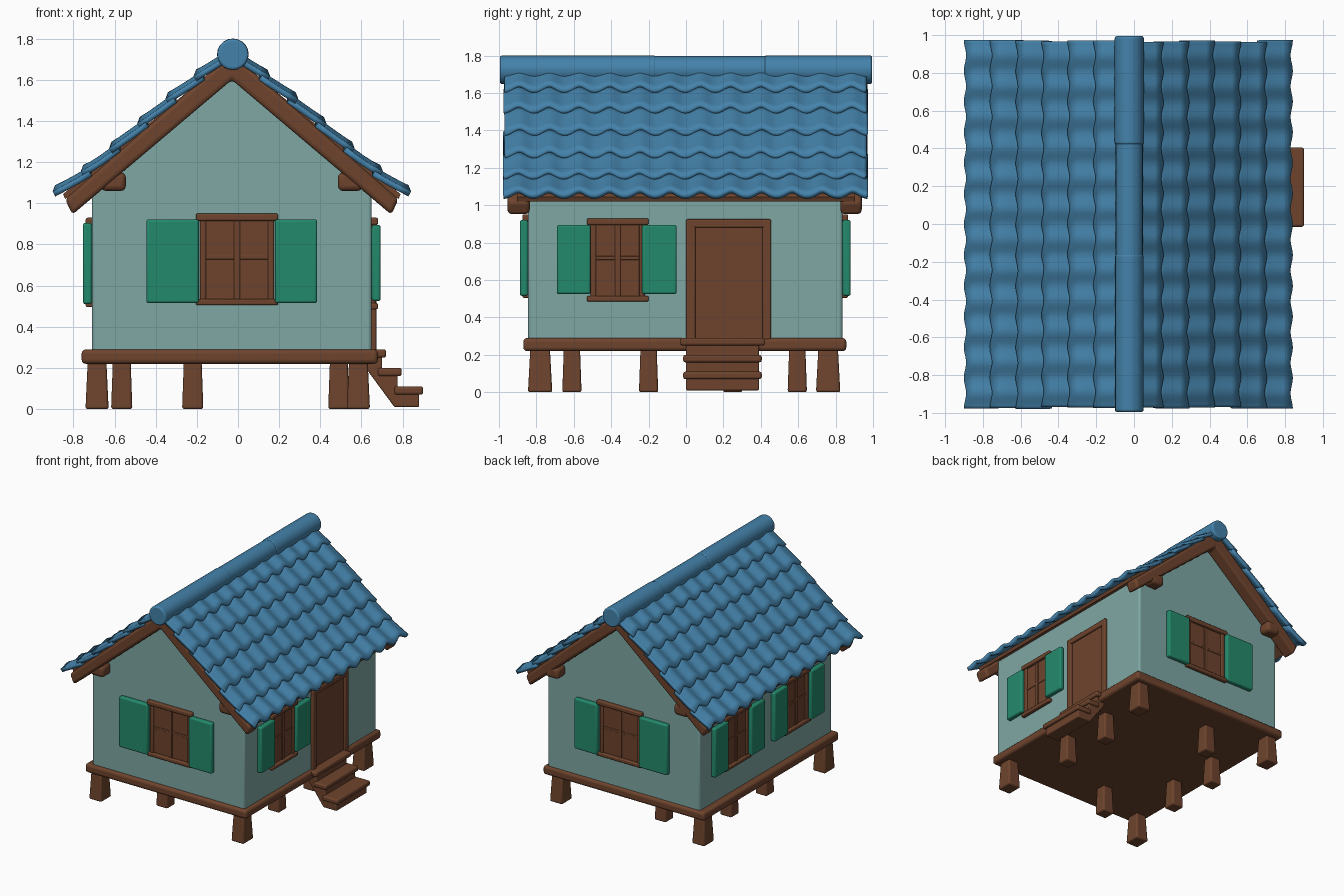
import bpy, bmesh, math, random

if "Cube" in bpy.data.objects:
    bpy.data.objects.remove(bpy.data.objects["Cube"])
random.seed(4)

CX = -0.03                                   # ridge line in x
WX0, WX1, WY0, WY1 = -0.71, 0.65, -0.845, 0.837   # wall faces


def material(name, r, g, b):
    m = bpy.data.materials.new(name)
    m.diffuse_color = [(c / 255 / 12.92 if c < 11 else ((c / 255 + 0.055) / 1.055) ** 2.4)
                       for c in (r, g, b)] + [1]
    m.use_nodes = True
    m.node_tree.nodes["Principled BSDF"].inputs["Base Color"].default_value = m.diffuse_color
    return m


BLUE = material("roof blue", 68, 130, 170)
WALL = material("wall pale teal", 126, 167, 164)
BROWN = material("wood brown", 110, 68, 45)
GREEN = material("shutter green", 36, 138, 108)


def finish(name, bm, mat, bevel=0.0, solid=0.0, angle=40):
    me = bpy.data.meshes.new(name)
    bm.to_mesh(me)
    bm.free()
    ob = bpy.data.objects.new(name, me)
    bpy.context.collection.objects.link(ob)
    me.materials.append(mat)
    if solid:
        m = ob.modifiers.new("thickness", 'SOLIDIFY')
        m.thickness, m.offset = solid, -1
    if bevel:
        m = ob.modifiers.new("round", 'BEVEL')
        m.width, m.segments, m.limit_method = bevel, 3, 'ANGLE'
    bpy.ops.object.select_all(action='DESELECT')
    bpy.context.view_layer.objects.active = ob
    ob.select_set(True)
    bpy.ops.object.shade_smooth_by_angle(angle=math.radians(angle))
    return ob


def box(name, lo, hi, mat, bevel=0.01, flare=1.0):
    bm = bmesh.new()
    bmesh.ops.create_cube(bm, size=1)
    for v in bm.verts:
        f = flare if v.co.z < 0 else 1
        for i in range(3):
            k = f if i < 2 else 1
            v.co[i] = (lo[i] + hi[i]) / 2 + v.co[i] * k * (hi[i] - lo[i])
    return finish(name, bm, mat, bevel)


def extrude_y(name, pts, y0, y1, mat, bevel=0.01):
    """Closed x-z outline extruded along y."""
    bm = bmesh.new()
    face = bm.faces.new([bm.verts.new((x, y0, z)) for x, z in pts])
    new = bmesh.ops.extrude_face_region(bm, geom=[face])['geom']
    bmesh.ops.translate(bm, vec=(0, y1 - y0, 0),
                        verts=[g for g in new if isinstance(g, bmesh.types.BMVert)])
    bmesh.ops.recalc_face_normals(bm, faces=bm.faces)
    return finish(name, bm, mat, bevel)


def on_wall(name, side, a0, a1, z0, z1, d0, d1, mat, bevel=0.008):
    """Box on a wall: a runs along the wall, d points out of it."""
    base, sgn = {'front': (WY0, -1), 'back': (WY1, 1), 'right': (WX1, 1), 'left': (WX0, -1)}[side]
    d = sorted((base + sgn * d0, base + sgn * d1))
    if side in ('front', 'back'):
        return box(name, (a0, d[0], z0), (a1, d[1], z1), mat, bevel)
    return box(name, (d[0], a0, z0), (d[1], a1, z1), mat, bevel)


# walls with gables
extrude_y("walls", [(WX0, 0.27), (WX1, 0.27), (WX1, 1.12), (CX, 1.67), (WX0, 1.12)],
          WY0, WY1, WALL, 0.015)

# platform and legs
box("platform", (-0.76, -0.87, 0.22), (0.68, 0.857, 0.29), BROWN, 0.02)
for x in (-0.685, 0.585):
    for y in (-0.78, 0.76):
        box("corner_leg", (x - 0.045, y - 0.052, 0), (x + 0.045, y + 0.052, 0.24), BROWN, 0.012, 1.25)
for x, y in ((0.49, -0.2), (0.49, 0.25), (-0.565, -0.2), (-0.565, 0.25), (-0.22, -0.61), (-0.22, 0.595)):
    box("inner_leg", (x - 0.043, y - 0.043, 0), (x + 0.043, y + 0.043, 0.24), BROWN, 0.012, 1.2)

# entry steps
extrude_y("step_body", [(0.62, 0.27), (0.62, 0.2), (0.76, 0.01), (0.88, 0.01), (0.88, 0.08),
                        (0.775, 0.08), (0.775, 0.17), (0.7, 0.17), (0.7, 0.27)], 0.0, 0.39, BROWN, 0.008)
for x0, x1, z, w in ((0.64, 0.72, 0.29, 0.02), (0.68, 0.795, 0.2, 0.005), (0.76, 0.9, 0.11, 0.005)):
    box("step_tread", (x0, -0.01 - w, z - 0.04), (x1, 0.4 + w, z), BROWN, 0.012)

# door with frame
on_wall("door_panel", 'right', 0.03, 0.43, 0.28, 0.9, -0.02, 0.006, BROWN, 0.003)
on_wall("door_frame_side", 'right', 0.0, 0.05, 0.28, 0.925, -0.02, 0.022, BROWN)
on_wall("door_frame_side", 'right', 0.41, 0.455, 0.28, 0.925, -0.02, 0.022, BROWN)
on_wall("door_frame_top", 'right', 0.0, 0.455, 0.88, 0.925, -0.02, 0.022, BROWN)


# windows with sills and shutters
def window(side, a0, a1, z0, z1, left, right, sz0, sz1):
    m, h = (a0 + a1) / 2, z1 - z0
    on_wall("window_pane", side, a0, a1, z0, z1, -0.02, 0.006, BROWN, 0.003)
    for a in (a0, a1 - 0.03):
        on_wall("window_frame", side, a, a + 0.03, z0, z1, -0.02, 0.018, BROWN)
    on_wall("window_mullion", side, m - 0.015, m + 0.015, z0, z1, -0.02, 0.013, BROWN, 0.005)
    on_wall("window_crossbar", side, a0, a1, z0 + h * 0.5, z0 + h * 0.5 + 0.02, -0.02, 0.01, BROWN, 0.003)
    on_wall("window_lintel", side, a0 - 0.02, a1 + 0.02, z1 - 0.015, z1 + 0.02, -0.02, 0.03, BROWN)
    on_wall("window_sill", side, a0 - 0.02, a1 + 0.02, z0 - 0.02, z0 + 0.01, -0.02, 0.03, BROWN)
    for p in (left, right):
        on_wall("shutter", side, p[0], p[1], sz0, sz1, 0.0, 0.043, GREEN, 0.012)


for s in ('front', 'back'):
    window(s, -0.185, 0.175, 0.525, 0.93, (-0.445, -0.19), (0.18, 0.385), 0.515, 0.922)
window('right', -0.51, -0.22, 0.505, 0.91, (-0.69, -0.51), (-0.235, -0.05), 0.525, 0.895)
for c in (-0.38, 0.38):
    window('left', c - 0.145, c + 0.145, 0.515, 0.91, (c - 0.32, c - 0.145), (c + 0.145, c + 0.32), 0.51, 0.905)

# gable boards, beam ends and roof deck
BOARD = [(CX - 0.81, 1.02), (CX, 1.73), (CX + 0.81, 1.02), (CX + 0.775, 0.945), (CX, 1.6), (CX - 0.775, 0.945)]
for y0, y1 in ((-0.955, -0.835), (0.825, 0.94)):
    extrude_y("gable_board", BOARD, y0, y1, BROWN, 0.02)
    for s in (-1, 1):
        x = CX + s * 0.575
        box("beam_end", (x - 0.06, y0 + 0.01, 1.06), (x + 0.06, y1, 1.15), BROWN, 0.025)
extrude_y("roof_deck", [(CX - 0.82, 1.045), (CX, 1.72), (CX + 0.82, 1.045), (CX + 0.81, 1.02),
                        (CX, 1.69), (CX - 0.81, 1.02)], -0.9, 0.9, BROWN, 0)

# roof tiles: overlapping wavy courses on a slightly flared slope
CURVE = [(0, 1.75), (0.3, 1.51), (0.5, 1.335), (0.67, 1.185), (0.9, 1.02)]


def slope(u):
    for (ua, za), (ub, zb) in zip(CURVE, CURVE[1:]):
        if u <= ub:
            break
    return za + (zb - za) * (u - ua) / (ub - ua)


N, ROWS, WAVES = 120, 4, 12
for s in (-1, 1):
    for k in range(6):
        low = 0.865 - 0.137 * k
        high = max(low - 0.17, 0.02)
        e0, e1 = random.uniform(0, 0.012), random.uniform(0, 0.012)
        bm = bmesh.new()
        grid = []
        for i in range(ROWS + 1):
            t = i / ROWS
            row = []
            for j in range(N + 1):
                f = j / N
                y = (-0.98 + e0) * (1 - f) + (0.975 - e1) * f
                wave = math.cos(2 * math.pi * WAVES * f)
                u = low + (high - low) * t + (0.006 * wave if i == 0 else 0)
                row.append(bm.verts.new((CX + s * u, y, slope(u) + 0.028 * (1 - t) ** 1.3 - 0.011 * wave)))
            grid.append(row)
        for i in range(ROWS):
            for j in range(N):
                q = [grid[i][j], grid[i][j + 1], grid[i + 1][j + 1], grid[i + 1][j]]
                bm.faces.new(q if s < 0 else q[::-1])
        bm.normal_update()
        if sum(f.normal.z for f in bm.faces) < 0:
            bmesh.ops.reverse_faces(bm, faces=bm.faces)
        finish("tile_course", bm, BLUE, 0, 0.028)

# ridge cap in three overlapping lengths
for y0, y1, r in ((-0.995, -0.16, 0.076), (-0.18, 0.45, 0.073), (0.42, 0.995, 0.077)):
    pts = [(CX + 0.005 + r * math.cos(a * math.pi / 10), 1.724 + r * math.sin(a * math.pi / 10)) for a in range(20)]
    extrude_y("ridge_cap", pts, y0, y1, BLUE, 0.012)
